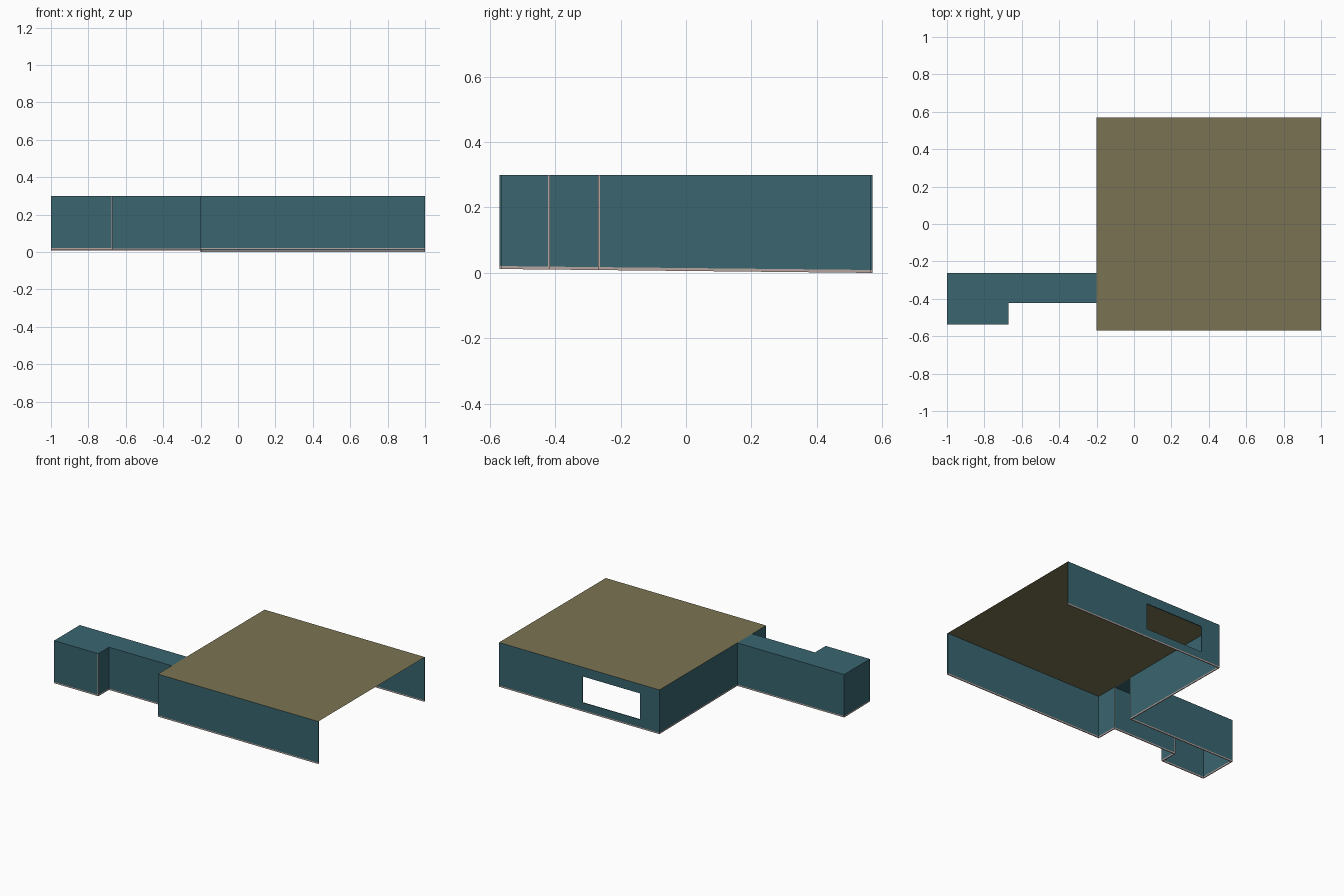
import bpy
import bmesh

cube = bpy.data.objects.get("Cube")
if cube:
    bpy.data.objects.remove(cube, do_unlink=True)


def material(name, rgb):
    mat = bpy.data.materials.new(name)
    mat.use_nodes = True
    color = (*rgb, 1)
    mat.diffuse_color = color
    mat.node_tree.nodes["Principled BSDF"].inputs["Base Color"].default_value = color
    return mat


TEAL = material("teal wall", (0.041, 0.13, 0.16))
OLIVE = material("olive roof", (0.195, 0.175, 0.084))
PALE = material("pale edge", (0.48, 0.375, 0.35))

TOP, THICK, TRIM = 0.3, 0.006, 0.009


def ground(y):
    # The wall feet drop gently towards the back
    return 0.006 - 0.0105 * y


def finish(bm, name, mats):
    mesh = bpy.data.meshes.new(name)
    bm.normal_update()
    bm.to_mesh(mesh)
    bm.free()
    for mat in mats:
        mesh.materials.append(mat)
    obj = bpy.data.objects.new(name, mesh)
    bpy.context.collection.objects.link(obj)
    return obj


def slab(name, x, y, low, high, mats, caps=()):
    """Box between heights low(y) and high(y); caps lists the pale faces."""
    bm = bmesh.new()
    bmesh.ops.create_cube(bm, size=1)
    for v in bm.verts:
        v.co.x = x[v.co.x > 0]
        v.co.y = y[v.co.y > 0]
        v.co.z = (high if v.co.z > 0 else low)(v.co.y)
    bm.normal_update()
    for f in bm.faces:
        for axis, sign in caps:
            if f.normal[axis] * sign > 0.9:
                f.material_index = 1
    return finish(bm, name, mats)


def wall(name, x, y, caps=()):
    # Upright panel over a pale foot strip
    slab(name + "_foot", x, y, ground, lambda v: ground(v) + TRIM, [PALE])
    return slab(name, x, y, lambda v: ground(v) + TRIM,
                lambda v: TOP - 0.0005, [TEAL, PALE], caps)


def roof(name, outline, mat):
    bm = bmesh.new()
    bm.faces.new([bm.verts.new((x, y, TOP)) for x, y in outline])
    return finish(bm, name, [mat])


# Key lines of the plan
W, E, S, N = -0.2, 1.0, -0.57, 0.57
END, NOTCH = -1.0, -0.67
PASS_N, PASS_S, END_S = -0.263, -0.422, -0.537

# Large hall, open on one side
roof("hall_roof", [(W, S), (E, S), (E, N), (W, N)], OLIVE)
wall("hall_front_wall", (W, E), (S, S + THICK))
back = wall("hall_back_wall", (W, E), (N - THICK, N))
wall("hall_side_wall_front", (W, W + THICK), (S + THICK, PASS_S))
wall("hall_side_wall_back", (W, W + THICK), (PASS_N, N - THICK))

# Window opening in the back wall
cutter = slab("window_cutter", (-0.055, 0.375), (N - 0.05, N + 0.05),
              lambda v: 0.06, lambda v: 0.237, [TEAL])
cutter.hide_render = True
cut = back.modifiers.new("window", "BOOLEAN")
cut.operation = "DIFFERENCE"
cut.solver = "EXACT"
cut.object = cutter
bpy.context.view_layer.objects.active = back
bpy.ops.object.modifier_apply(modifier=cut.name)
bpy.data.objects.remove(cutter, do_unlink=True)

# L-shaped passage
roof("passage_roof", [(END, END_S), (NOTCH, END_S), (NOTCH, PASS_S),
                      (W, PASS_S), (W, PASS_N), (END, PASS_N)], TEAL)
wall("passage_back_wall", (END, W + THICK), (PASS_N - THICK, PASS_N), [(0, 1)])
wall("passage_front_wall", (NOTCH, W + THICK), (PASS_S, PASS_S + THICK), [(0, 1)])
wall("passage_end_wall", (END, END + THICK), (END_S, PASS_N - THICK))
wall("passage_end_front_wall", (END + THICK, NOTCH - THICK), (END_S, END_S + THICK))
wall("passage_notch_wall", (NOTCH - THICK, NOTCH), (END_S, PASS_S + THICK),
     [(1, -1), (1, 1)])
